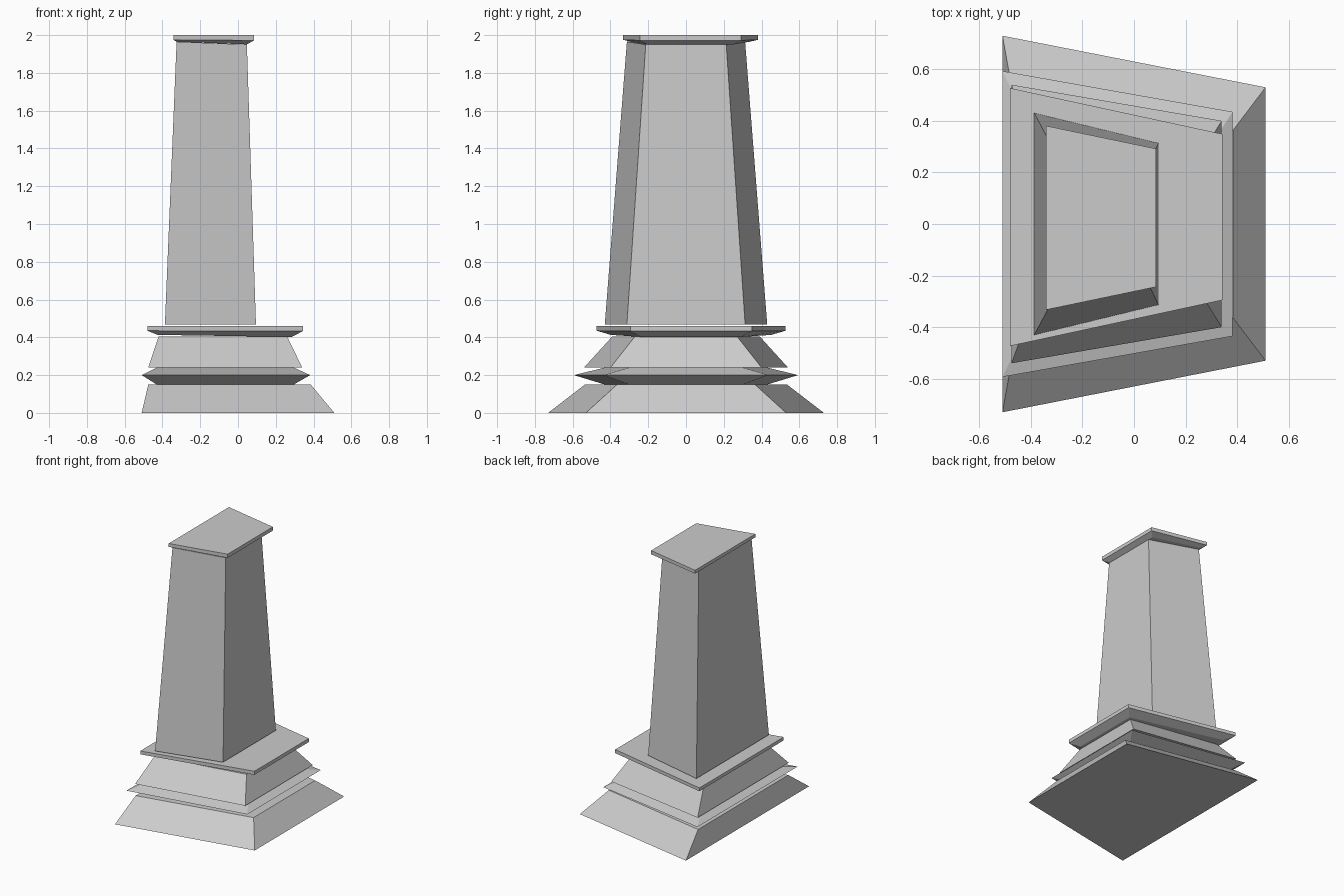
import bpy
import bmesh

old = bpy.data.objects.get("Cube")
if old:
    bpy.data.objects.remove(old)

stone = bpy.data.materials.new("grey stone")
stone.use_nodes = True
GREY = (0.6, 0.6, 0.6, 1)
stone.diffuse_color = GREY
stone.node_tree.nodes["Principled BSDF"].inputs["Base Color"].default_value = GREY


def tapered_block(name, rings, shift=0.0):
    """Stack trapezoid rings: (left x, half depth, z), (right x, half depth, z)."""
    bm = bmesh.new()
    loops = []
    for (xl, yl, zl), (xr, yr, zr) in rings:
        corners = ((xl, -yl, zl), (xr, -yr, zr), (xr, yr, zr), (xl, yl, zl))
        loops.append([bm.verts.new((x, y + shift, z)) for x, y, z in corners])
    bm.faces.new(loops[0][::-1])
    bm.faces.new(loops[-1])
    for low, high in zip(loops, loops[1:]):
        for i in range(4):
            j = (i + 1) % 4
            bm.faces.new((low[i], low[j], high[j], high[i]))
    bmesh.ops.recalc_face_normals(bm, faces=bm.faces)
    mesh = bpy.data.meshes.new(name)
    bm.to_mesh(mesh)
    bm.free()
    mesh.materials.append(stone)
    obj = bpy.data.objects.new(name, mesh)
    bpy.context.collection.objects.link(obj)
    return obj


# Sloping foot
tapered_block("foot", [
    ((-0.51, 0.73, 0), (0.51, 0.53, 0)),
    ((-0.475, 0.535, 0.15), (0.385, 0.365, 0.15))])

# Pointed moulding above the foot
tapered_block("pointed_moulding", [
    ((-0.43, 0.43, 0.15), (0.295, 0.30, 0.15)),
    ((-0.51, 0.593, 0.2), (0.382, 0.435, 0.2)),
    ((-0.43, 0.43, 0.24), (0.295, 0.30, 0.24))])

# Tapered plinth
tapered_block("plinth", [
    ((-0.475, 0.54, 0.24), (0.34, 0.40, 0.24)),
    ((-0.42, 0.39, 0.405), (0.26, 0.27, 0.405))])

# Ledge under the shaft, chamfered below
tapered_block("ledge", [
    ((-0.425, 0.425, 0.413), (0.285, 0.265, 0.402)),
    ((-0.48, 0.50, 0.435), (0.343, 0.322, 0.433)),
    ((-0.48, 0.50, 0.46), (0.343, 0.322, 0.46))], 0.027)

# Tall shaft
tapered_block("shaft", [
    ((-0.387, 0.43, 0.468), (0.095, 0.313, 0.468)),
    ((-0.325, 0.313, 1.965), (0.047, 0.213, 1.95))])

# Cap, chamfered below
tapered_block("cap", [
    ((-0.325, 0.313, 1.965), (0.047, 0.23, 1.951)),
    ((-0.342, 0.357, 1.975), (0.085, 0.268, 1.972)),
    ((-0.342, 0.357, 2.0), (0.085, 0.268, 2.0))], 0.024)
